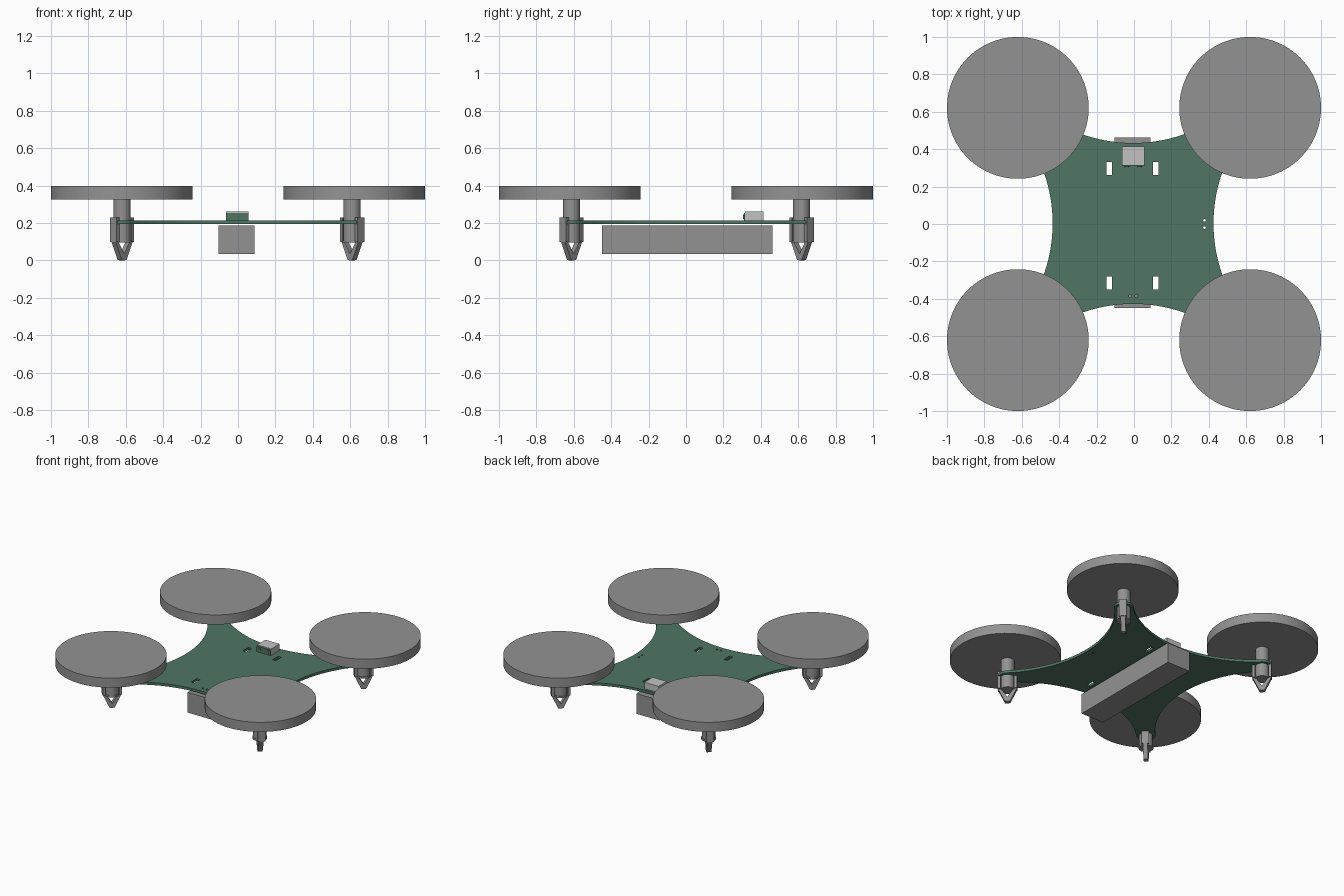
import bpy, bmesh, math
from mathutils import Matrix, Vector

if "Cube" in bpy.data.objects:
    bpy.data.objects.remove(bpy.data.objects["Cube"])

CX, CY, ARM = -0.005, 0.003, 0.615   # frame centre and motor offset


def material(name, rgb):
    m = bpy.data.materials.new(name)
    m.diffuse_color = (*rgb, 1)
    m.use_nodes = True
    m.node_tree.nodes["Principled BSDF"].inputs["Base Color"].default_value = m.diffuse_color
    return m


GREY = material("mid grey", (0.29, 0.29, 0.29))
GREEN = material("board green", (0.08, 0.18, 0.125))
SILVER = material("light grey", (0.54, 0.54, 0.54))


def finish(ob, name, mat, smooth=False):
    ob.name = name
    ob.data.materials.clear()
    ob.data.materials.append(mat)
    if smooth:
        bpy.ops.object.shade_smooth_by_angle(angle=math.radians(30))
    return ob


def box(name, lo, hi, mat):
    lo, hi = Vector(lo), Vector(hi)
    bpy.ops.mesh.primitive_cube_add(size=1, location=(lo + hi) / 2)
    ob = bpy.context.object
    ob.data.transform(Matrix.Diagonal((*(hi - lo), 1)))
    return finish(ob, name, mat)


def cylinder(name, x, y, z0, z1, r, mat, n=48):
    bpy.ops.mesh.primitive_cylinder_add(vertices=n, radius=r, depth=z1 - z0,
                                        location=(x, y, (z0 + z1) / 2))
    return finish(bpy.context.object, name, mat, True)


def outline():
    """Four concave sides joined by rounded arm tips."""
    tip, mid = 0.065, 0.43
    # radius of the side arc that meets the tip circle tangentially
    k = ARM - mid
    R = (ARM ** 2 + k ** 2 - tip ** 2) / (2 * (k + tip))
    c = Vector((0, mid + R))
    a = math.atan2(ARM, c.y - ARM)
    pts = []
    for q in range(4):
        rot = Matrix.Rotation(-q * math.pi / 2, 2)
        for i in range(33):
            t = a * (i / 16 - 1)
            pts.append(rot @ (c + R * Vector((math.sin(t), -math.cos(t)))))
        start = math.pi / 2 + (math.pi / 2 - a)
        start = math.atan2(c.y - ARM, -ARM)
        end = math.pi / 2 - start
        for i in range(1, 20):
            t = start + (end - start) * i / 20
            pts.append(rot @ (Vector((ARM, ARM)) + tip * Vector((math.cos(t), math.sin(t)))))
    return [(p.x + CX, p.y + CY) for p in pts]


# Main board with strap slots and small drilled holes
loops = [outline()]
for x in (-0.132, 0.116):
    for y in (0.297, -0.315):
        loops.append([(x + sx * 0.014, y + sy * 0.034)
                      for sx, sy in ((-1, -1), (1, -1), (1, 1), (-1, 1))])
for x, y in ((0.377, 0.02), (0.377, -0.02), (-0.02, -0.385), (0.012, -0.385)):
    loops.append([(x + 0.007 * math.cos(t * math.pi / 6), y + 0.007 * math.sin(t * math.pi / 6))
                  for t in range(12)])
curve = bpy.data.curves.new("board", 'CURVE')
curve.dimensions, curve.fill_mode, curve.extrude = '2D', 'BOTH', 0.0095
for pts in loops:
    s = curve.splines.new('POLY')
    s.points.add(len(pts) - 1)
    s.use_cyclic_u = True
    for p, (x, y) in zip(s.points, pts):
        p.co = (x, y, 0, 1)
board = bpy.data.objects.new("board", curve)
bpy.context.collection.objects.link(board)
board.location.z = 0.2045
bpy.ops.object.select_all(action='DESELECT')
bpy.context.view_layer.objects.active = board
board.select_set(True)
bpy.ops.object.convert(target='MESH')
finish(bpy.context.object, "board", GREEN, True)


def leg(name, x, y, angle):
    """Motor clip with side bars folding into a V-shaped foot, in the radial plane."""
    side = [((0.047, 0.23), (0.066, 0.23)), ((0.047, 0.1), (0.066, 0.1))]
    foot = [((0.043, 0.1), (0.064, 0.1)), ((0.0, 0.035), (0.018, 0.003)), ((0.0, 0.035), (0.0, 0.0))]
    bm = bmesh.new()
    for sgn in (-1, 1):
        for path, w in ((side, 0.026), (foot, 0.016)):
            for (a, b), (d, c) in zip(path, path[1:]):
                quad = [p for i, p in enumerate((a, b, c, d)) if p not in (a, b, c, d)[:i]]
                vs = [bm.verts.new((sgn * px, -w, pz)) for px, pz in quad]
                ext = bmesh.ops.extrude_face_region(bm, geom=[bm.faces.new(vs)])
                bmesh.ops.translate(bm, vec=(0, 2 * w, 0),
                                    verts=[g for g in ext["geom"] if isinstance(g, bmesh.types.BMVert)])
    bmesh.ops.recalc_face_normals(bm, faces=bm.faces)
    me = bpy.data.meshes.new(name)
    bm.to_mesh(me)
    ob = bpy.data.objects.new(name, me)
    bpy.context.collection.objects.link(ob)
    ob.location, ob.rotation_euler.z = (x, y, 0), angle
    return finish(ob, name, GREY)


# Rotor, motor, collar and foot at each arm tip
for sx, h in ((-1, "left"), (1, "right")):
    for sy, v in ((-1, "front"), (1, "back")):
        x, y, tag = CX + sx * ARM, CY + sy * ARM, f"{v}_{h}"
        cylinder("rotor_" + tag, sx * 0.621, sy * 0.621, 0.325, 0.397, 0.379, GREY, 96)
        cylinder("motor_" + tag, x, y, 0.105, 0.326, 0.046, GREY)
        cylinder("collar_" + tag, x, y, 0.095, 0.108, 0.05, GREY)
        leg("foot_" + tag, x, y, math.atan2(sy, sx))

# Battery slung under the board
box("battery", (-0.103, -0.45, 0.035), (0.088, 0.463, 0.187), GREY)

# Connector block with a thin front plate and two sockets
box("connector", (-0.063, 0.316, 0.214), (0.055, 0.415, 0.262), SILVER)
box("connector_plate", (-0.063, 0.309, 0.214), (0.055, 0.316, 0.255), GREEN)
for x in (-0.038, 0.03):
    s = cylinder("socket", x, 0.311, -0.005, 0.005, 0.012, GREEN, 16)
    s.location.z, s.rotation_euler.x = 0.235, math.pi / 2
